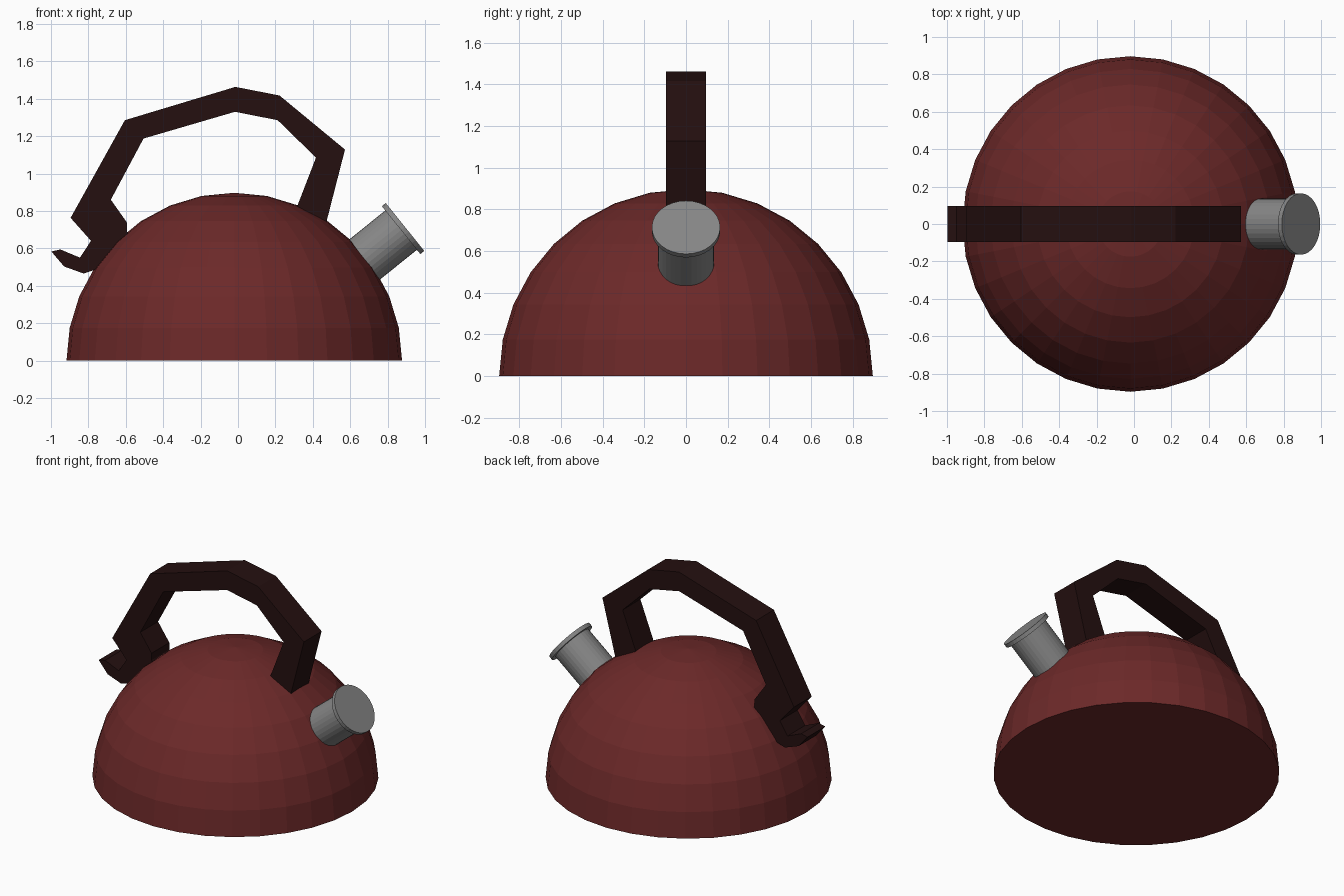
import bpy, bmesh, math
from mathutils import Matrix, Vector

if "Cube" in bpy.data.objects:
    bpy.data.objects.remove(bpy.data.objects["Cube"])


def material(name, rgb):
    m = bpy.data.materials.new(name)
    m.diffuse_color = (*rgb, 1)
    m.use_nodes = True
    m.node_tree.nodes["Principled BSDF"].inputs["Base Color"].default_value = m.diffuse_color
    return m


RED = material("red enamel", (0.15, 0.022, 0.022))
DARK = material("dark handle", (0.018, 0.005, 0.005))
STEEL = material("grey steel", (0.24, 0.24, 0.24))


def finish(bm, name, mat):
    bmesh.ops.recalc_face_normals(bm, faces=bm.faces[:])
    me = bpy.data.meshes.new(name)
    bm.to_mesh(me)
    bm.free()
    me.materials.append(mat)
    ob = bpy.data.objects.new(name, me)
    bpy.context.collection.objects.link(ob)
    return ob


# Body: upper half of a sphere, closed underneath
bm = bmesh.new()
bmesh.ops.create_uvsphere(bm, u_segments=32, v_segments=16, radius=0.897)
bmesh.ops.delete(bm, geom=[v for v in bm.verts if v.co.z < -0.01], context='VERTS')
bmesh.ops.holes_fill(bm, edges=[e for e in bm.edges if e.is_boundary], sides=0)
bmesh.ops.translate(bm, verts=bm.verts, vec=(-0.02, 0, 0))
finish(bm, "kettle_body", RED)

# Handle: side profile extruded across y, ends buried in the body
profile = [
    (-0.998, 0.583), (-0.93, 0.503), (-0.825, 0.465), (-0.765, 0.485), (-0.66, 0.53),
    (-0.56, 0.64), (-0.594, 0.69), (-0.594, 0.738), (-0.68, 0.86), (-0.505, 1.187),
    (-0.016, 1.33), (0.212, 1.285), (0.417, 1.085), (0.32, 0.834), (0.27, 0.71),
    (0.44, 0.62), (0.475, 0.75), (0.572, 1.128), (0.222, 1.417), (-0.014, 1.463),
    (-0.605, 1.285), (-0.895, 0.763), (-0.786, 0.64), (-0.845, 0.55), (-0.95, 0.594),
]
bm = bmesh.new()
face = bm.faces.new([bm.verts.new((x, -0.097, z)) for x, z in profile])
new = bmesh.ops.extrude_face_region(bm, geom=[face])["geom"]
bmesh.ops.translate(bm, verts=[g for g in new if isinstance(g, bmesh.types.BMVert)],
                    vec=(0, 0.194, 0))
bmesh.ops.triangulate(bm, faces=[f for f in bm.faces if len(f.verts) > 4])
finish(bm, "handle", DARK)

# Spout: tube and cap disc on one tilted axis, measured back from the cap face
TILT = math.radians(38.8)
AXIS = Vector((math.cos(TILT), 0, math.sin(TILT)))
CAP = Vector((0.893, 0, 0.714))


def spout_part(name, radius, front, back):
    bm = bmesh.new()
    mat = (Matrix.Translation(CAP - AXIS * (front + back) / 2)
           @ Matrix.Rotation(math.pi / 2 - TILT, 4, 'Y'))
    bmesh.ops.create_cone(bm, cap_ends=True, segments=32, radius1=radius,
                          radius2=radius, depth=back - front, matrix=mat)
    finish(bm, name, STEEL)


spout_part("spout_tube", 0.135, 0.01, 0.42)
spout_part("spout_cap", 0.164, 0.0, 0.027)
